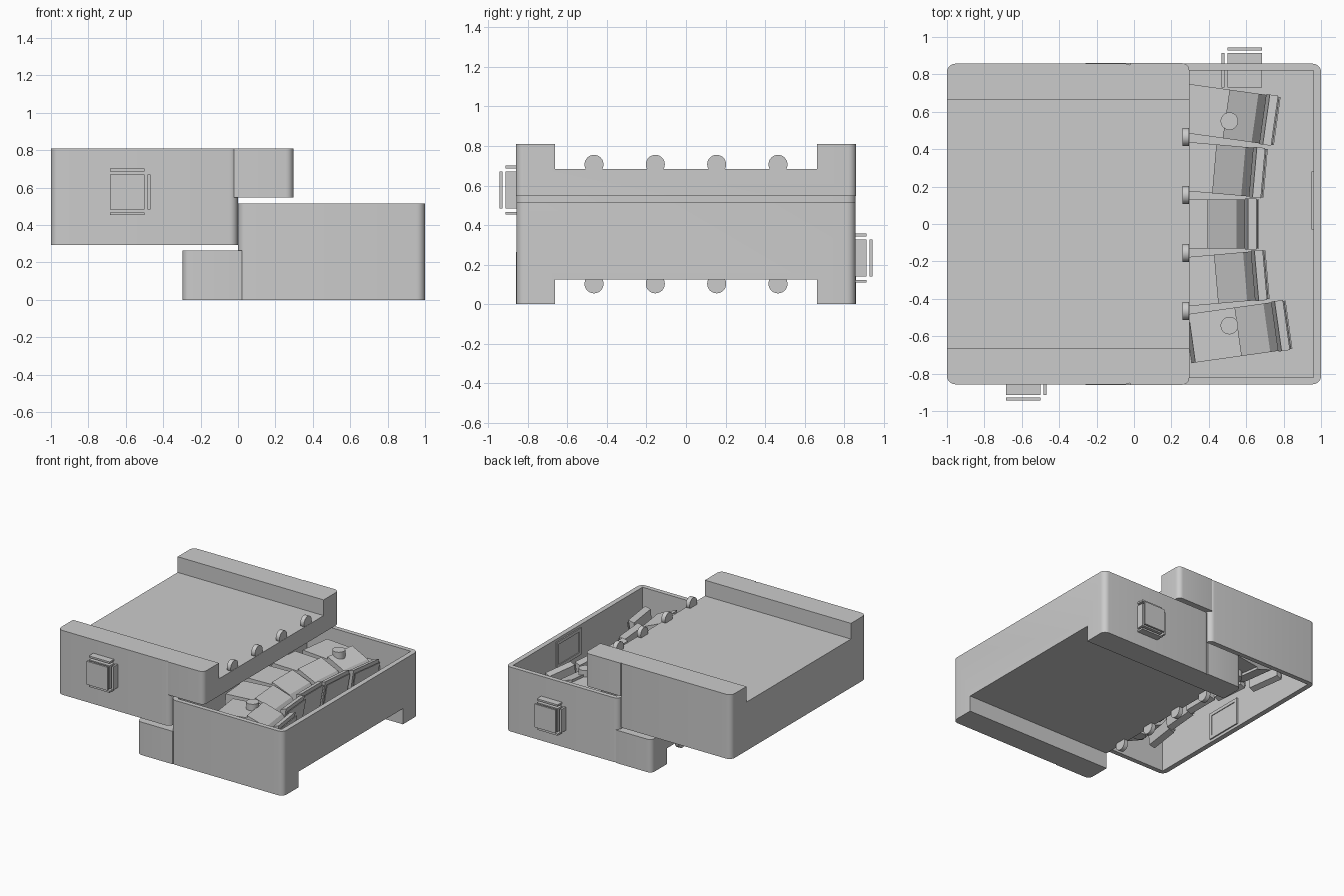
import bpy, bmesh, math
from mathutils import Matrix, Vector

default = bpy.data.objects.get("Cube")
if default:
    bpy.data.objects.remove(default)

gray = bpy.data.materials.new("light_gray")
gray.use_nodes = True
gray.diffuse_color = (0.6, 0.6, 0.6, 1)
gray.node_tree.nodes["Principled BSDF"].inputs["Base Color"].default_value = (0.6, 0.6, 0.6, 1)

H = 0.81          # total height
HALF = 0.857      # half depth
parts = []        # everything in the lower half


def add(name, bm, place=None):
    """Turn a bmesh into an object of the lower half."""
    if place:
        bm.transform(place)
    bmesh.ops.recalc_face_normals(bm, faces=bm.faces)
    mesh = bpy.data.meshes.new(name)
    bm.to_mesh(mesh)
    bm.free()
    mesh.materials.append(gray)
    ob = bpy.data.objects.new(name, mesh)
    bpy.context.collection.objects.link(ob)
    parts.append(ob)
    return ob


def extrude(points, direction):
    """Prism from a planar outline."""
    bm = bmesh.new()
    face = bm.faces.new([bm.verts.new(p) for p in points])
    new = bmesh.ops.extrude_face_region(bm, geom=[face])["geom"]
    verts = [g for g in new if isinstance(g, bmesh.types.BMVert)]
    bmesh.ops.translate(bm, verts=verts, vec=Vector(direction))
    return bm


def box(x0, x1, y0, y1, z0, z1):
    return extrude([(x0, y0, z0), (x1, y0, z0), (x1, y1, z0), (x0, y1, z0)], (0, 0, z1 - z0))


def rounded(x0, x1, half, z0, z1, r_left, r_right, steps=6):
    """Box with rounded vertical edges."""
    pts = []
    corners = [(x1, half, r_right, 0), (x0, half, r_left, 90),
               (x0, -half, r_left, 180), (x1, -half, r_right, 270)]
    for cx, cy, r, start in corners:
        ox = cx - math.copysign(r, cx - (x0 + x1) / 2)
        oy = cy - math.copysign(r, cy)
        for i in range(steps + 1):
            a = math.radians(start + 90 * i / steps)
            pts.append((ox + r * math.cos(a), oy + r * math.sin(a), z0))
    return extrude(pts, (0, 0, z1 - z0))


def cut(ob, *cutters):
    """Subtract boxes and bake the result."""
    tools = []
    for dims in cutters:
        tool = add("cutter", box(*dims))
        tool.hide_render = True
        parts.remove(tool)
        tools.append(tool)
        mod = ob.modifiers.new("cut", "BOOLEAN")
        mod.operation = "DIFFERENCE"
        mod.solver = "EXACT"
        mod.object = tool
    bpy.context.view_layer.update()
    baked = bpy.data.meshes.new_from_object(ob.evaluated_get(bpy.context.evaluated_depsgraph_get()))
    ob.modifiers.clear()
    ob.data = baked
    for tool in tools:
        bpy.data.objects.remove(tool)


def cylinder(r, depth, place):
    bm = bmesh.new()
    bmesh.ops.create_cone(bm, cap_ends=True, segments=32, radius1=r, radius2=r, depth=depth, matrix=place)
    return bm


# Case shell: open tray with a channel between the two runners
channel = (-0.5, 1.2, -0.663, 0.663, -0.1, 0.126)
shell = add("case_shell", rounded(0, 1, HALF, 0, 0.516, 0.045, 0.045))
cut(shell, (0.04, 0.96, -0.82, 0.82, 0.16, 0.7), channel)

# Sliding lip beyond the open side
lip = add("case_lip", rounded(-0.296, 0.022, HALF + 0.003, 0, 0.264, 0.04, 0.004))
cut(lip, channel)

# Round pegs on the lip's edge
for i, y in enumerate((-0.465, -0.155, 0.155, 0.465)):
    place = Matrix.Translation((-0.277, y, 0.103)) @ Matrix.Rotation(math.pi / 2, 4, "Y")
    add(f"lip_peg_{i + 1}", cylinder(0.048, 0.034, place))

# Latch: a cube with thin plates standing off its faces
add("latch_block", box(0.50, 0.685, 0.73, 0.913, 0.14, 0.327))
add("latch_outer_plate", box(0.50, 0.685, 0.928, 0.943, 0.14, 0.327))
add("latch_side_plate", box(0.467, 0.483, 0.73, 0.913, 0.14, 0.327))
add("latch_top_plate", box(0.50, 0.685, 0.73, 0.913, 0.343, 0.357))
add("latch_bottom_plate", box(0.50, 0.685, 0.73, 0.913, 0.109, 0.123))

# Framed screen on the inner end wall
screen = add("wall_screen_frame", box(0.95, 0.965, -0.03, 0.28, 0.28, 0.495))
cut(screen, (0.9, 0.956, -0.005, 0.255, 0.305, 0.47))

# Fan of console units: end position and angle in degrees
units = [(0.655, 0, 0), (0.69, 0.272, -5), (0.70, -0.272, 5), (0.752, 0.552, -8), (0.815, -0.54, 8)]
# Desk outline: rear deck, raised ridge, sloped face, short steep drop
desk = [(-0.53, 0.16), (-0.51, 0.455), (-0.262, 0.46), (-0.262, 0.48),
        (-0.106, 0.42), (-0.062, 0.36), (-0.062, 0.16)]
slab = [(-0.062, 0.24), (-0.04, 0.22), (0.0, 0.455), (-0.045, 0.44)]
trim = [(-0.03, 0.23), (-0.022, 0.23), (0.014, 0.43), (0.006, 0.43)]
for i, (x, y, angle) in enumerate(units):
    place = Matrix.Translation((x, y, 0)) @ Matrix.Rotation(math.radians(angle), 4, "Z")
    for name, outline, w in (("desk", desk, 0.262), ("slab", slab, 0.27), ("slab_trim", trim, 0.26)):
        pts = [(px, -w / 2, pz) for px, pz in outline]
        add(f"console_{name}_{i + 1}", extrude(pts, (0, w, 0)), place)

# Dials on the two outer consoles
for side, y in (("left", 0.55), ("right", -0.543)):
    add(f"console_dial_{side}", cylinder(0.047, 0.06, Matrix.Translation((0.51, y, 0.482))))

# Smooth the rounded edges
bpy.ops.object.select_all(action="DESELECT")
for ob in parts:
    ob.select_set(True)
bpy.context.view_layer.objects.active = parts[0]
bpy.ops.object.shade_smooth_by_angle(angle=math.radians(30))

# Flat faces on the consoles
for ob in parts:
    if ob.name.startswith(("console_desk", "console_slab")):
        ob.data.shade_flat()

# Upper half: the lower half turned through the centre point
flip = Matrix.Translation((0, 0, H)) @ Matrix.Diagonal((-1, -1, -1, 1))
for ob in list(parts):
    twin = ob.copy()
    twin.data = ob.data.copy()
    twin.data.transform(flip)
    twin.data.flip_normals()
    twin.name = "upper_" + ob.name
    ob.name = "lower_" + ob.name
    bpy.context.collection.objects.link(twin)
